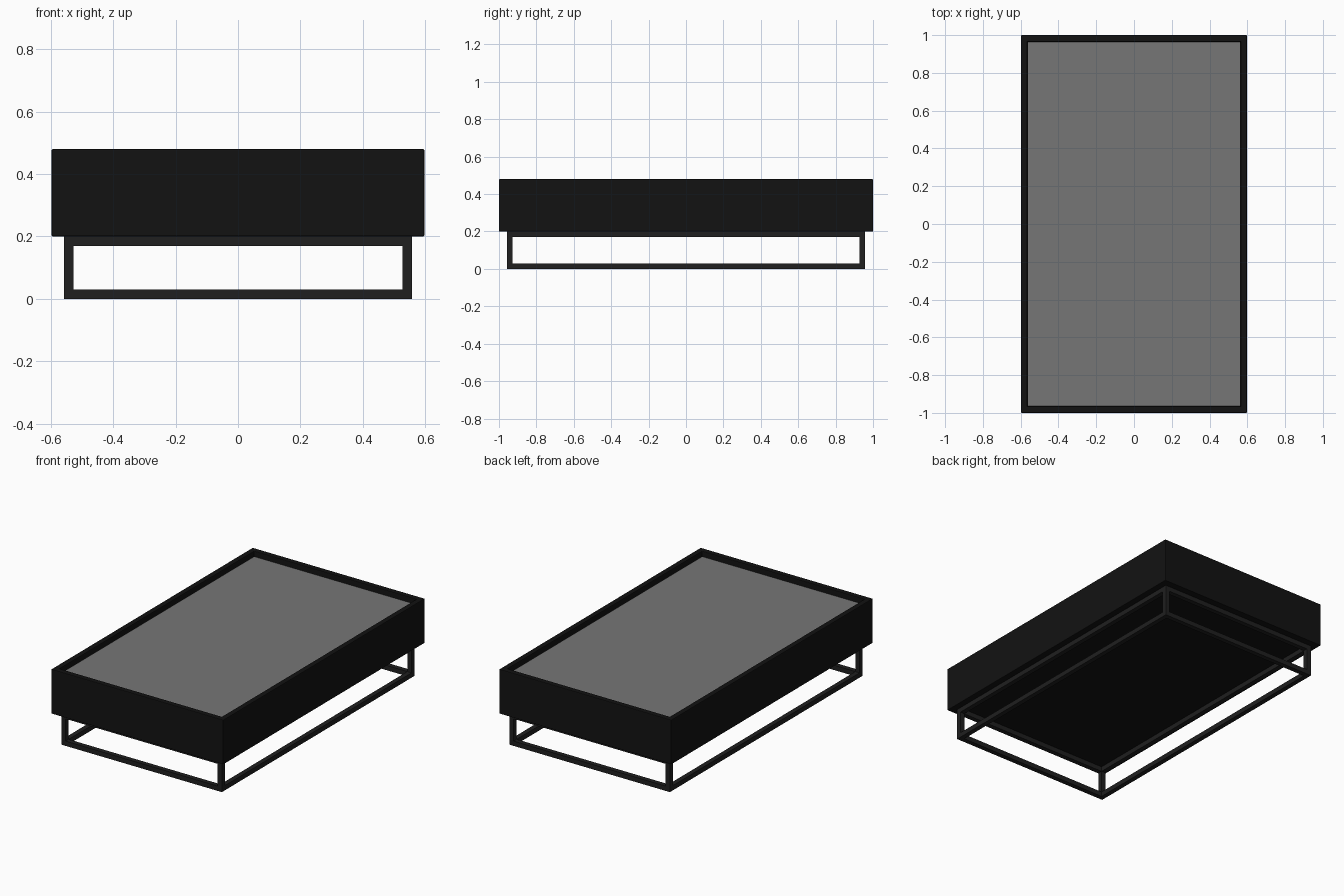
import bpy, bmesh
from mathutils import Matrix, Vector

if "Cube" in bpy.data.objects:
    bpy.data.objects.remove(bpy.data.objects["Cube"])


def material(name, v):
    m = bpy.data.materials.new(name)
    m.diffuse_color = (v, v, v, 1)
    m.use_nodes = True
    m.node_tree.nodes["Principled BSDF"].inputs["Base Color"].default_value = m.diffuse_color
    return m


black = material("black_shell", 0.006)
iron = material("dark_metal", 0.014)
grey = material("grey_fill", 0.18)


def add_object(name, bm, mat):
    mesh = bpy.data.meshes.new(name)
    bm.to_mesh(mesh)
    bm.free()
    ob = bpy.data.objects.new(name, mesh)
    bpy.context.collection.objects.link(ob)
    mesh.materials.append(mat)
    return ob


def box(bm, lo, hi):
    lo, hi = Vector(lo), Vector(hi)
    mat = Matrix.Translation((lo + hi) / 2) @ Matrix.Diagonal((*(hi - lo), 1))
    return bmesh.ops.create_cube(bm, size=1, matrix=mat)


# Shell: box with a shallow tray sunk into the top
HX, HY, Z0, Z1, WALL, DEPTH = 0.598, 1.0, 0.2, 0.48, 0.034, 0.035
bm = bmesh.new()
box(bm, (-HX, -HY, Z0), (HX, HY, Z1))
top = max(bm.faces, key=lambda f: f.calc_center_median().z)
bmesh.ops.inset_region(bm, faces=[top], thickness=WALL, use_even_offset=True)
floor = bmesh.ops.extrude_discrete_faces(bm, faces=[top])["faces"][0]
bmesh.ops.translate(bm, verts=floor.verts, vec=(0, 0, -DEPTH))
shell = add_object("shell", bm, black)
bevel = shell.modifiers.new("edge_softening", 'BEVEL')
bevel.width = 0.004
bevel.segments = 2
bevel.limit_method = 'ANGLE'

# Grey fill surface lying in the tray
bm = bmesh.new()
box(bm, (-HX + WALL, -HY + WALL, Z1 - DEPTH - 0.01),
    (HX - WALL, HY - WALL, Z1 - DEPTH + 0.001))
add_object("fill_surface", bm, grey)

# Base frame: four posts joined by a bottom and a top ring of square bars
FX, FY, B = 0.558, 0.957, 0.03
for label, z in (("bottom", 0.0), ("top", Z0 - B)):
    bm = bmesh.new()
    box(bm, (-FX, -FY, z), (FX, FY, z + B))
    # open the middle of the slab so that it becomes a mitred ring
    caps = [f for f in bm.faces if abs(f.normal.z) > 0.9]
    bmesh.ops.inset_individual(bm, faces=caps, thickness=B, use_even_offset=True)
    edges = [e for f in caps for e in f.edges]
    bmesh.ops.delete(bm, geom=caps, context='FACES_ONLY')
    bmesh.ops.bridge_loops(bm, edges=edges)
    bmesh.ops.recalc_face_normals(bm, faces=bm.faces)
    add_object(label + "_ring", bm, iron)

for sx, side in ((-1, "left"), (1, "right")):
    for sy, end in ((-1, "front"), (1, "back")):
        bm = bmesh.new()
        cx, cy = sx * (FX - B / 2), sy * (FY - B / 2)
        box(bm, (cx - B / 2, cy - B / 2, B), (cx + B / 2, cy + B / 2, Z0 - B))
        add_object(f"{end}_{side}_post", bm, iron)
